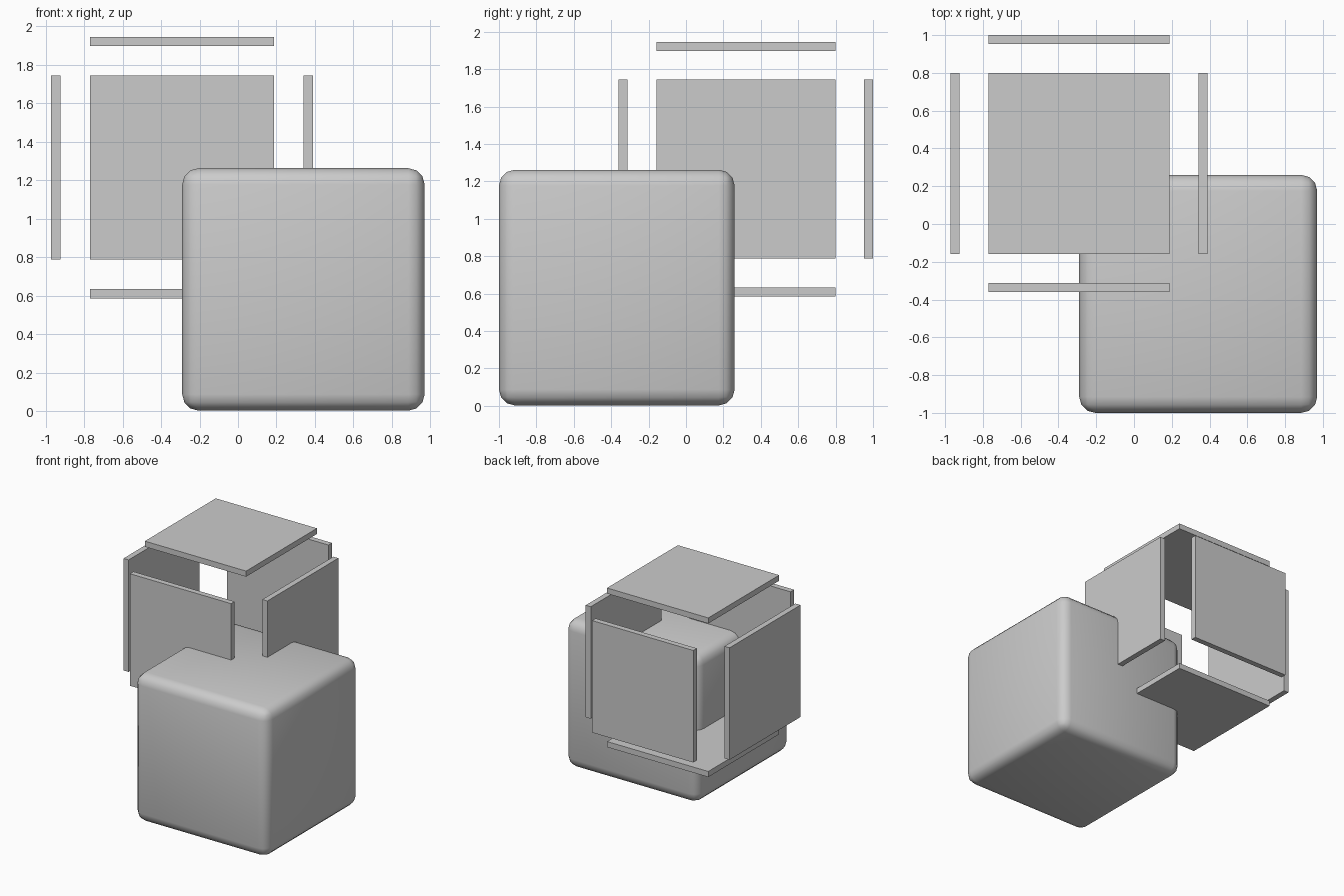
import bpy
from mathutils import Vector

if "Cube" in bpy.data.objects:
    bpy.data.objects.remove(bpy.data.objects["Cube"])


def box(name, centre, size):
    bpy.ops.mesh.primitive_cube_add(size=1, location=centre)
    ob = bpy.context.object
    ob.name = name
    ob.scale = size
    bpy.ops.object.transform_apply(location=False, rotation=False, scale=True)
    return ob


# Large cube with rounded edges
cube = box("rounded_cube", (0.34, -0.37, 0.632), (1.26, 1.26, 1.26))
bevel = cube.modifiers.new("round_edges", 'BEVEL')
bevel.width = 0.085
bevel.segments = 3
bpy.ops.object.modifier_apply(modifier=bevel.name)
bpy.ops.object.shade_smooth_by_angle(angle=0.7)

# Six thin panels exploded outwards from a smaller cube
centre = Vector((-0.291, 0.32, 1.265))
side, thick, offset = 0.957, 0.048, 0.656
panels = [("left_panel", 0, -1), ("right_panel", 0, 1),
          ("front_panel", 1, -1), ("back_panel", 1, 1),
          ("bottom_panel", 2, -1), ("top_panel", 2, 1)]
for name, axis, sign in panels:
    pos = centre.copy()
    pos[axis] += sign * offset
    size = [side] * 3
    size[axis] = thick
    box(name, pos, size)
